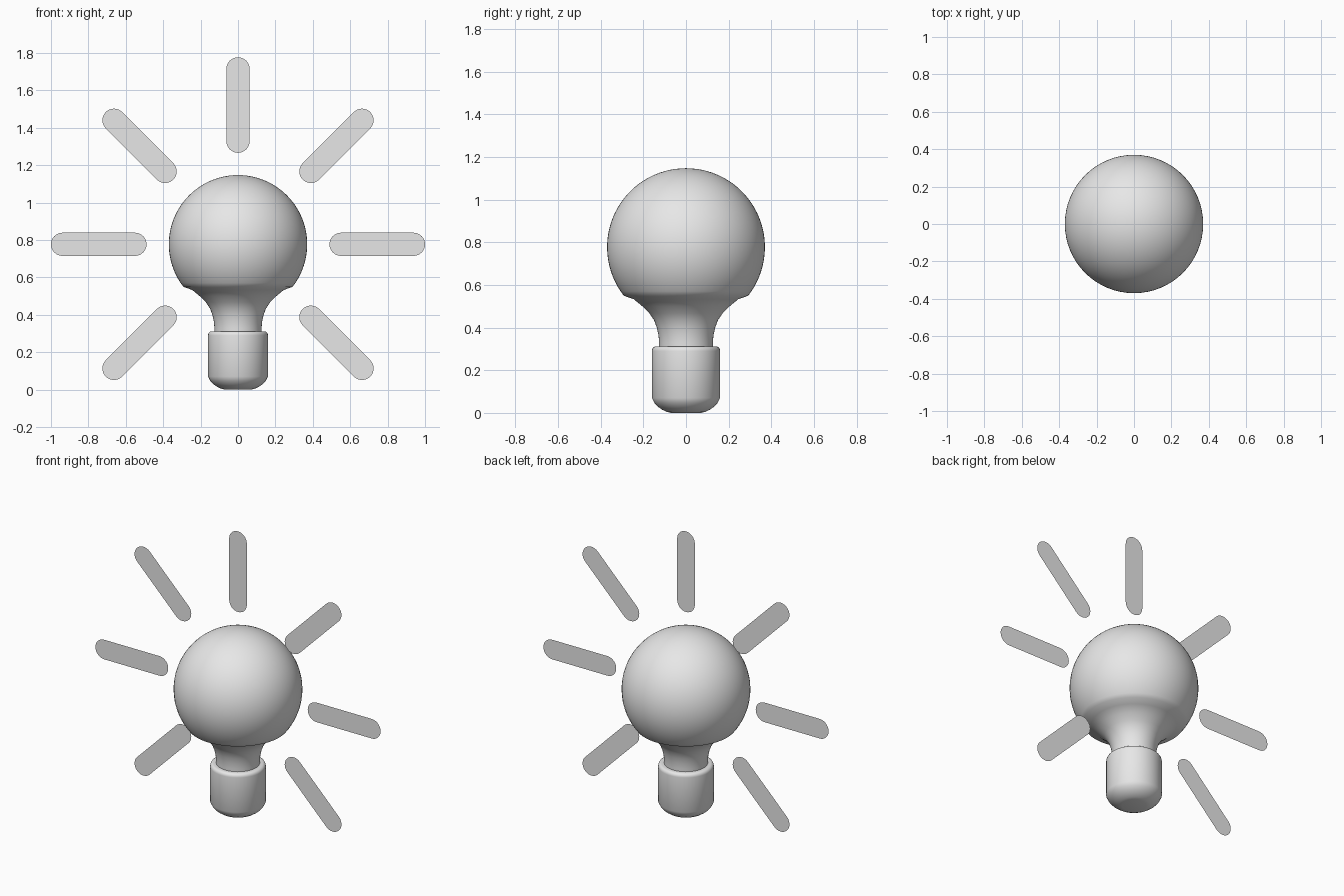
import bpy
import bmesh
from math import pi, sin, cos, radians, sqrt
from mathutils import Vector, Matrix

cube = bpy.data.objects.get("Cube")
if cube:
    bpy.data.objects.remove(cube, do_unlink=True)

# One plain grey for everything
grey = bpy.data.materials.new("light_grey")
grey.use_nodes = True
color = (0.8, 0.8, 0.8, 1)
grey.diffuse_color = color
grey.node_tree.nodes["Principled BSDF"].inputs["Base Color"].default_value = color

CENTRE_Z = 0.777
GLASS_R = 0.37


def make_object(name, bm):
    mesh = bpy.data.meshes.new(name)
    bm.to_mesh(mesh)
    bm.free()
    mesh.materials.append(grey)
    obj = bpy.data.objects.new(name, mesh)
    bpy.context.collection.objects.link(obj)
    return obj


def lathe(name, profile, steps=64):
    """Spin an (r, z) profile around the z axis."""
    bm = bmesh.new()
    verts = [bm.verts.new((r, 0, z)) for r, z in profile]
    edges = [bm.edges.new(pair) for pair in zip(verts, verts[1:])]
    bmesh.ops.spin(bm, geom=verts + edges, cent=(0, 0, 0), axis=(0, 0, 1),
                   angle=2 * pi, steps=steps, use_duplicate=False)
    bmesh.ops.remove_doubles(bm, verts=bm.verts[:], dist=0.0005)
    bmesh.ops.recalc_face_normals(bm, faces=bm.faces[:])
    obj = make_object(name, bm)
    bpy.ops.object.select_all(action='DESELECT')
    obj.select_set(True)
    bpy.context.view_layer.objects.active = obj
    bpy.ops.object.shade_smooth_by_angle(angle=radians(35))
    return obj


# Glass bulb: round top flowing into a narrow neck
neck = [(0, 0.28), (0.126, 0.28), (0.126, 0.33), (0.129, 0.365), (0.137, 0.4),
        (0.15, 0.435), (0.172, 0.467), (0.205, 0.5), (0.245, 0.533)]
start, count = radians(-38), 32
ball = []
for i in range(count + 1):
    a = start + (pi / 2 - start) * i / count
    ball.append((GLASS_R * cos(a), CENTRE_Z + GLASS_R * sin(a)))
lathe("glass_bulb", neck + ball)

# Socket base: rounded shoulder, straight wall, domed foot
shoulder = [(0.14 + 0.02 * sin(i * pi / 12), 0.29 + 0.022 * cos(i * pi / 12))
            for i in range(7)]
foot = [(0.16, 0.07), (0.149, 0.048), (0.133, 0.03), (0.112, 0.015),
        (0.09, 0.005), (0.07, 0), (0, 0)]
lathe("socket_base", [(0, 0.312)] + shoulder + foot)


# Flat rounded light rays fanned around the bulb
def light_ray(name, angle, inner=0.551, outer=0.938, radius=0.062, segs=16):
    turn = Matrix.Rotation(-angle, 3, 'Y')
    bm = bmesh.new()
    verts = []
    for centre, first in ((outer, -pi / 2), (inner, pi / 2)):
        for i in range(segs + 1):
            a = first + pi * i / segs
            p = Vector((centre + radius * cos(a), 0, radius * sin(a)))
            verts.append(bm.verts.new(turn @ p + Vector((0, 0, CENTRE_Z))))
    bm.faces.new(verts)
    make_object(name, bm)


names = ["left", "upper_left", "top", "upper_right", "right", "lower_right",
         None, "lower_left"]
for i, side in enumerate(names):
    if side:
        light_ray("light_ray_" + side, i * pi / 4)
